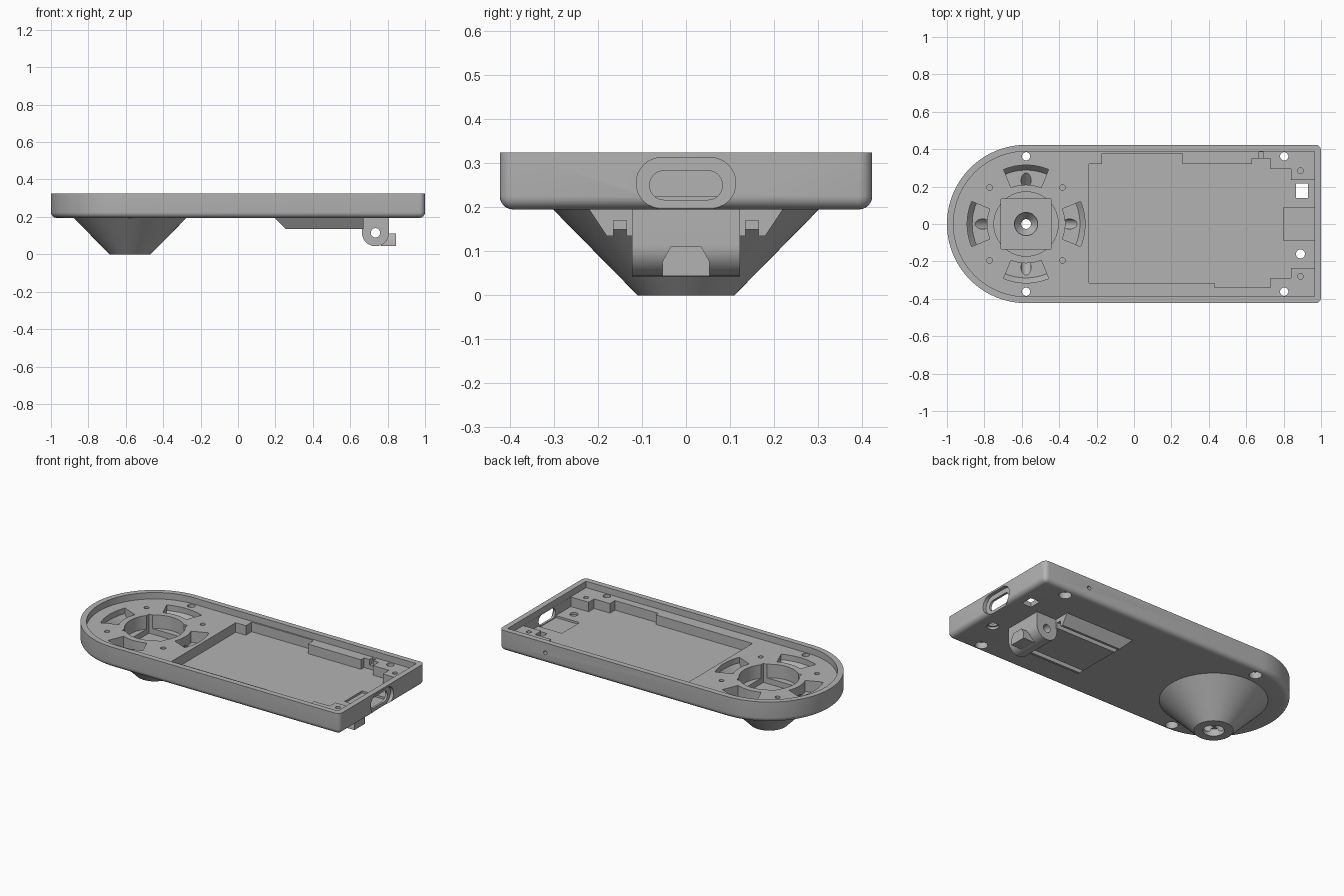
import bpy, bmesh
from math import sin, cos, pi, radians
from mathutils import Vector, Matrix

if "Cube" in bpy.data.objects:
    bpy.data.objects.remove(bpy.data.objects["Cube"])

grey = bpy.data.materials.new("plain_grey")
grey.use_nodes = True
COLOUR = (0.45, 0.45, 0.45, 1)
grey.diffuse_color = COLOUR
grey.node_tree.nodes["Principled BSDF"].inputs["Base Color"].default_value = COLOUR

CX = -0.577            # centre of the rounded end
HALF = 0.423           # half width of the tray
BASE, LEDGE, FLOOR, TOP = 0.195, 0.285, 0.225, 0.325
DEEP = BASE - 0.1      # cutters that pass right through start here


def loft(name, rings):
    """Closed solid through a list of equally long point rings."""
    bm = bmesh.new()
    loops = [[bm.verts.new(p) for p in ring] for ring in rings]
    n = len(loops[0])
    for a, b in zip(loops, loops[1:]):
        for i in range(n):
            bm.faces.new((a[i], a[(i + 1) % n], b[(i + 1) % n], b[i]))
    bm.faces.new(loops[0][::-1])
    bm.faces.new(loops[-1])
    bmesh.ops.recalc_face_normals(bm, faces=bm.faces)
    mesh = bpy.data.meshes.new(name)
    bm.to_mesh(mesh)
    bm.free()
    mesh.materials.append(grey)
    obj = bpy.data.objects.new(name, mesh)
    bpy.context.collection.objects.link(obj)
    return obj


def prism(name, pts, lo, hi, axis="z"):
    """Extrude a 2D profile along one axis."""
    place = {"x": lambda p, d: (d, p[0], p[1]),
             "y": lambda p, d: (p[0], d, p[1]),
             "z": lambda p, d: (p[0], p[1], d)}[axis]
    return loft(name, [[place(p, d) for p in pts] for d in (lo, hi)])


def box(name, x0, x1, y0, y1, z0, z1):
    return prism(name, [(x0, y0), (x1, y0), (x1, y1), (x0, y1)], z0, z1)


def arc(cx, cy, r, a0, a1, n):
    return [(cx + r * cos(radians(a0 + (a1 - a0) * i / n)),
             cy + r * sin(radians(a0 + (a1 - a0) * i / n))) for i in range(n + 1)]


def circle(cx, cy, r, n=32):
    return arc(cx, cy, r, 0, 360, n)[:-1]


def turned(name, x, y, profile, n=64):
    """Round solid from (radius, height) pairs."""
    return loft(name, [[(*p, z) for p in circle(x, y, r, n)] for r, z in profile])


def stadium(half_w, half_h, cz):
    s = half_w - half_h
    return arc(s, cz, half_h, -90, 90, 16) + arc(-s, cz, half_h, 90, 270, 16)


def outline(d, z):
    """Tray outline moved inwards by d."""
    r = max(0.03 - d, 0.004)
    e, w = 1 - d - r, HALF - d - r
    pts = arc(CX, 0, HALF - d, 90, 270, 64)
    pts += arc(e, -w, r, -90, 0, 6) + arc(e, w, r, 0, 90, 6)
    return [(*p, z) for p in pts]


def combine(target, other, operation):
    mod = target.modifiers.new(operation.lower(), "BOOLEAN")
    mod.object, mod.operation, mod.solver = other, operation, "EXACT"
    bpy.context.view_layer.objects.active = target
    bpy.ops.object.modifier_apply(modifier=mod.name)
    bpy.data.objects.remove(other)


# Tray with a rounded lower edge
R = 0.03
rings = [outline(R * (1 - sin(a)), BASE + R * (1 - cos(a)))
         for a in [i * pi / 12 for i in range(7)]]
tray = loft("tray_body", rings + [outline(0, TOP)])


def add(obj):
    combine(tray, obj, "UNION")


def cut(obj):
    combine(tray, obj, "DIFFERENCE")


# Cone foot, clip housing, hinge barrel and tab on the underside
add(turned("cone_foot", CX, 0, [(0.11, 0), (0.302, BASE), (0.302, BASE + 0.02)]))
lower = [(0.255, -0.18), (0.67, -0.18), (0.67, 0.18), (0.255, 0.18)]
upper = [(0.195, -0.22), (0.67, -0.22), (0.67, 0.22), (0.195, 0.22)]
add(loft("clip_housing", [[(*p, 0.135) for p in lower], [(*p, BASE) for p in upper],
                          [(*p, BASE + 0.01) for p in upper]]))
HX, HZ, HR = 0.735, 0.115, 0.072
barrel = arc(HX, HZ, HR, 180, 360, 32) + [(HX + HR, BASE + 0.01), (HX - HR, BASE + 0.01)]
add(prism("hinge_barrel", barrel, -0.123, 0.123, "y"))
tab = [(-0.053, 0.044), (0.053, 0.044), (0.053, 0.078),
       (0.034, 0.112), (-0.034, 0.112), (-0.053, 0.078)]
add(prism("hinge_tab", tab, 0.765, 0.845, "x"))
cut(prism("hinge_hole", circle(HX, HZ, 0.025), -0.2, 0.2, "y"))
for s in (-1, 1):
    y0, y1 = sorted((s * 0.135, s * 0.165))
    cut(box("clip_groove", 0.24, 0.7, y0, y1, 0.1, 0.17))

# Upper recess inside the rim
cut(loft("rim_recess", [outline(0.035, LEDGE), outline(0.035, TOP + 0.1)]))

# Stepped main pocket
pocket = [(-0.24, -0.315), (0.43, -0.315), (0.43, -0.34), (0.73, -0.34),
          (0.73, -0.29), (0.84, -0.29), (0.84, -0.235), (0.964, -0.235),
          (0.964, 0.235), (0.84, 0.235), (0.84, 0.295), (0.73, 0.295),
          (0.73, 0.35), (0.63, 0.35), (0.63, 0.32), (0.26, 0.32),
          (0.26, 0.378), (-0.17, 0.378), (-0.17, 0.32), (-0.24, 0.32)]
cut(prism("main_pocket", pocket, FLOOR, TOP + 0.05))
cut(box("port_pocket", 0.8, 0.964, -0.087, 0.087, 0.212, TOP))

# Port opening and its shallow outer surround
cut(prism("port_surround", stadium(0.113, 0.058, 0.255), 0.978, 1.1, "x"))
cut(prism("port_hole", stadium(0.083, 0.033, 0.25), 0.93, 1.1, "x"))

# Round and square seats above the cone, funnel and lower bore
cut(turned("round_seat", CX, 0, [(0.172, 0.2), (0.172, TOP)]))
cut(box("square_seat", CX - 0.133, CX + 0.133, -0.133, 0.133, 0.165, TOP))
cut(turned("funnel", CX, 0, [(0.026, -0.1), (0.026, 0.1), (0.062, 0.15), (0.062, 0.2)], 32))
cut(turned("lower_bore", CX, 0, [(0.06, -0.1), (0.06, 0.045)], 32))

# Four curved slots with slanted channels down to the bore
for k in range(4):
    a = k * 90
    inner = arc(CX, 0, 0.21, a + 22.5, a - 22.5, 12)
    slot = [[(*p, z) for p in arc(CX, 0, r, a - 22.5, a + 22.5, 12) + inner]
            for r, z in ((0.288, 0.215), (0.315, 0.25), (0.315, TOP))]
    cut(loft("curved_slot", slot))
    spin = Matrix.Translation((CX, 0, 0)) @ Matrix.Rotation(radians(a), 4, "Z")
    tilt = Matrix.Rotation(radians(48), 4, "Y")
    ends = (Vector((0.035, 0, 0.035)), Vector((0.255, 0, 0.235)))
    cut(loft("slanted_channel", [[spin @ (e + tilt @ Vector((*p, 0)))
                                  for p in circle(0, 0, 0.027, 24)] for e in ends]))

# Counterbored screw holes, small holes and the switch window
for x in (CX, 0.803):
    for y in (-0.362, 0.362):
        cut(turned("screw_hole", x, y, [(0.036, DEEP), (0.036, 0.235),
                                        (0.022, 0.235), (0.022, TOP)], 32))
cut(turned("button_hole", 0.89, -0.16, [(0.034, DEEP), (0.034, 0.21),
                                        (0.024, 0.21), (0.024, TOP)], 32))
cut(box("switch_window", 0.865, 0.93, 0.14, 0.217, DEEP, TOP))
pins = [(CX + sx * 0.195, sy * 0.195) for sx in (-1, 1) for sy in (-1, 1)]
for x, y in pins + [(0.89, 0.285), (0.89, -0.28)]:
    cut(turned("pin_hole", x, y, [(0.015, 0.235), (0.015, TOP)], 20))
cut(prism("side_pin_hole", circle(0.68, 0.262, 0.012, 16), 0.33, 0.5, "y"))
cut(box("side_channel", 0.667, 0.692, 0.34, 0.386, 0.25, TOP))

# Smooth curved faces, keep crisp edges
bpy.ops.object.select_all(action="DESELECT")
tray.select_set(True)
bpy.context.view_layer.objects.active = tray
bpy.ops.object.shade_smooth_by_angle(angle=radians(30))
